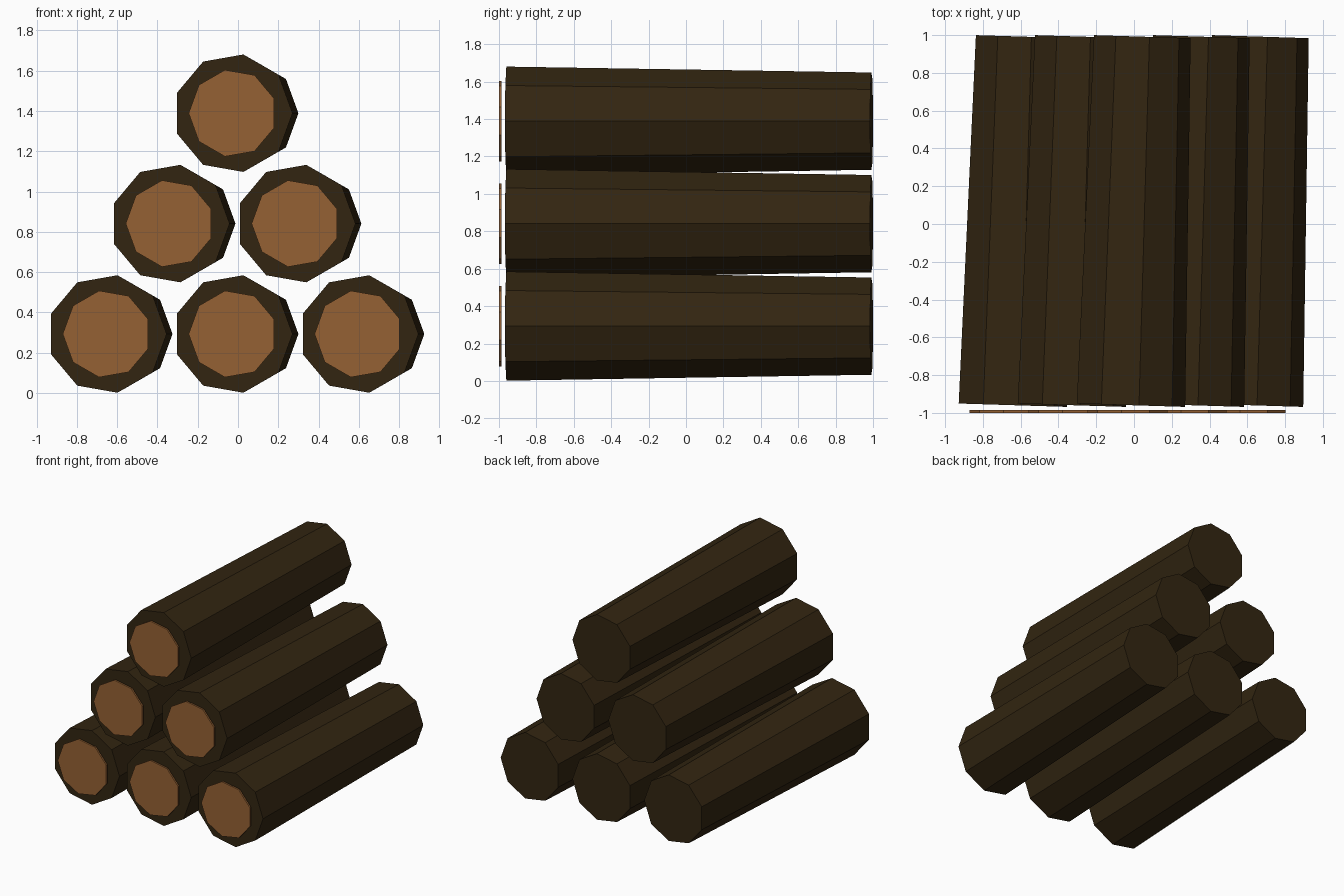
import bpy, bmesh, math
from mathutils import Vector

if "Cube" in bpy.data.objects:
    bpy.data.objects.remove(bpy.data.objects["Cube"])

SIDES = 9


def material(name, color):
    m = bpy.data.materials.new(name)
    m.diffuse_color = (*color, 1)
    m.use_nodes = True
    m.node_tree.nodes["Principled BSDF"].inputs["Base Color"].default_value = m.diffuse_color
    return m


bark = material("dark_bark", (0.032, 0.0185, 0.0055))
wood = material("cut_wood", (0.30, 0.12, 0.033))


def prism(name, front, back, r_front, r_back, start, mat):
    """Closed, flat-sided tapered prism between two points along y."""
    front, back = Vector(front), Vector(back)
    axis = (back - front).normalized()
    up = Vector((0, 0, 1))
    side = axis.cross(up).normalized()
    bm = bmesh.new()
    rings = []
    for centre, r in ((front, r_front), (back, r_back)):
        ring = []
        for i in range(SIDES):
            a = start + math.tau * i / SIDES
            ring.append(bm.verts.new(centre + side * r * math.cos(a) + up * r * math.sin(a)))
        rings.append(ring)
    for ring in rings:
        bm.faces.new(ring)
    for i in range(SIDES):
        j = (i + 1) % SIDES
        bm.faces.new((rings[0][i], rings[0][j], rings[1][j], rings[1][i]))
    bmesh.ops.recalc_face_normals(bm, faces=bm.faces)
    mesh = bpy.data.meshes.new(name)
    bm.to_mesh(mesh)
    bm.free()
    mesh.materials.append(mat)
    obj = bpy.data.objects.new(name, mesh)
    bpy.context.collection.objects.link(obj)


# Pyramid of six slightly skewed, tapering logs
for row, count in enumerate((3, 2, 1)):
    z = 0.293 + 0.548 * row
    for k in range(count):
        x = -0.025 + 0.625 * (k - (count - 1) / 2)
        tag = f"row{row + 1}_{k + 1}"
        prism(f"log_{tag}", (x, -0.959, z), (x + 0.061, 0.992, z),
              0.296, 0.264, 0, bark)
        # Pale sawn disc in front of the log's end
        prism(f"cut_end_{tag}", (x - 0.002, -1.0, z), (x - 0.002, -0.986, z),
              0.218, 0.218, math.pi, wood)
